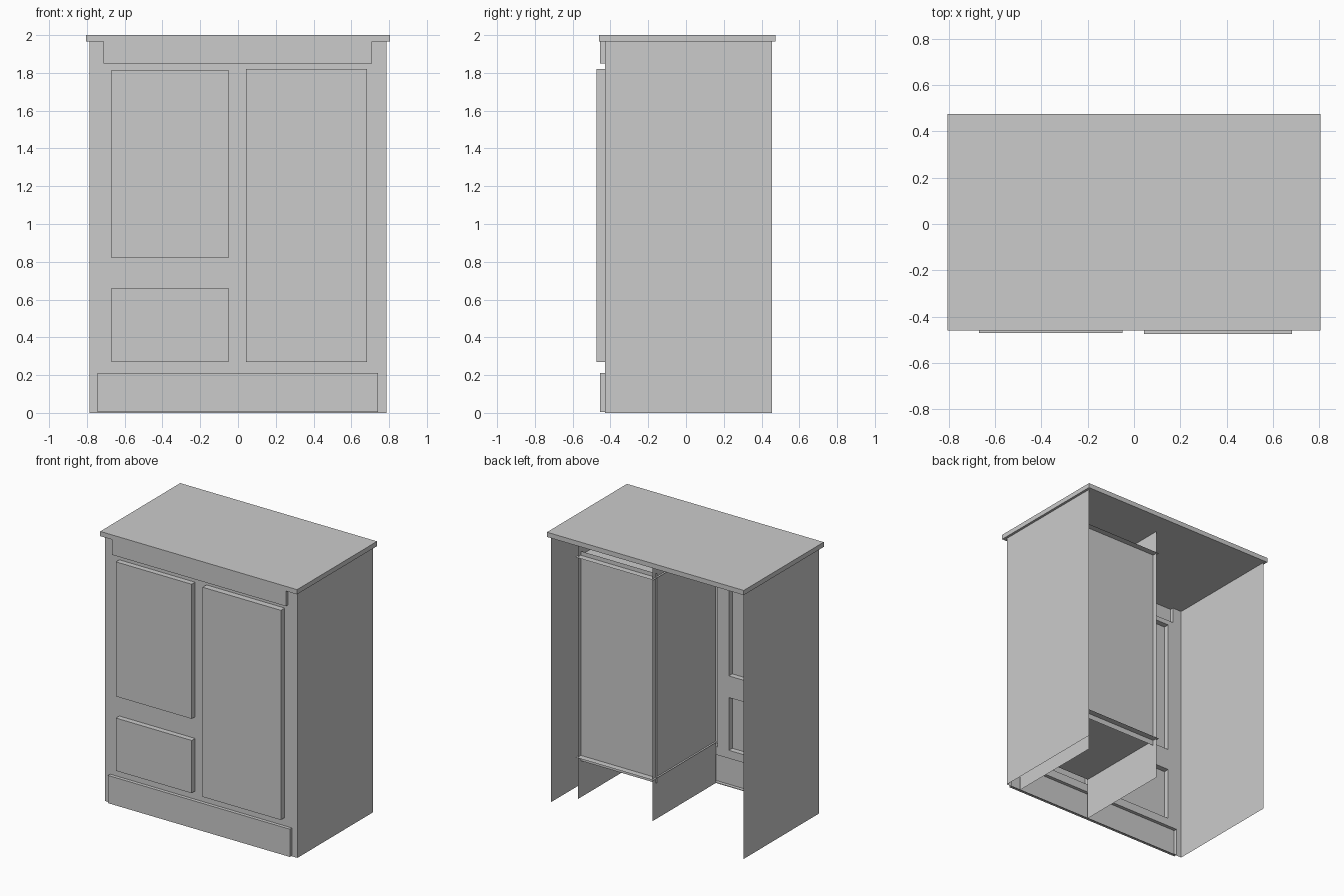
import bpy, bmesh, math
from mathutils import Vector

if "Cube" in bpy.data.objects:
    bpy.data.objects.remove(bpy.data.objects["Cube"])

FRONT, BACK = -0.43, 0.455
SIDE, TOP = 0.787, 1.965


def finish(name, bm):
    mesh = bpy.data.meshes.new(name)
    bm.to_mesh(mesh)
    bm.free()
    obj = bpy.data.objects.new(name, mesh)
    bpy.context.collection.objects.link(obj)
    return obj


def box(name, lo, hi):
    bm = bmesh.new()
    bmesh.ops.create_cube(bm, size=1)
    lo, hi = Vector(lo), Vector(hi)
    bmesh.ops.scale(bm, vec=hi - lo, verts=bm.verts)
    bmesh.ops.translate(bm, vec=(lo + hi) / 2, verts=bm.verts)
    return finish(name, bm)


def sheet(name, axis, pos, a, b):
    """Thin flat sheet across one axis; a and b are ranges on the other two."""
    bm = bmesh.new()
    corners = []
    for u, v in ((a[0], b[0]), (a[1], b[0]), (a[1], b[1]), (a[0], b[1])):
        co = [u, v]
        co.insert(axis, pos)
        corners.append(bm.verts.new(co))
    bm.faces.new(corners)
    return finish(name, bm)


# Raised front panels: x0, x1, z0, z1, front y (hollow from behind)
panels = [
    (-0.67, -0.05, 0.82, 1.815, -0.47),    # upper left door
    (-0.67, -0.05, 0.27, 0.66, -0.47),     # lower left drawer
    (0.043, 0.683, 0.27, 1.82, -0.475),    # tall right door
    (-0.745, 0.742, 0.005, 0.21, -0.455),  # plinth
    (-0.713, 0.71, 1.85, TOP, -0.455),     # cornice
]

# Front sheet: a grid cut along every panel edge, panels pushed forward
xs = sorted({-SIDE, SIDE} | {x for p in panels for x in p[:2]})
zs = sorted({0, TOP} | {z for p in panels for z in p[2:4]})
bm = bmesh.new()
grid = [[bm.verts.new((x, FRONT, z)) for z in zs] for x in xs]
for i in range(len(xs) - 1):
    for j in range(len(zs) - 1):
        bm.faces.new((grid[i][j], grid[i + 1][j],
                      grid[i + 1][j + 1], grid[i][j + 1]))
for x0, x1, z0, z1, y in panels:
    region = []
    for f in bm.faces:
        c = f.calc_center_median()
        if x0 < c.x < x1 and z0 < c.z < z1 and abs(c.y - FRONT) < 1e-5:
            region.append(f)
    out = bmesh.ops.extrude_face_region(bm, geom=region)["geom"]
    moved = [g for g in out if isinstance(g, bmesh.types.BMVert)]
    bmesh.ops.translate(bm, vec=(0, y - FRONT, 0), verts=moved)
    old = [f for f in region if f.is_valid]
    if old:
        bmesh.ops.delete(bm, geom=old, context='FACES')
bmesh.ops.dissolve_limit(bm, angle_limit=math.radians(1),
                         verts=bm.verts, edges=bm.edges)
finish("front_panel", bm)

# Outer sides and top board
for label, s in (("left", -1), ("right", 1)):
    sheet(label + "_side", 0, s * SIDE, (FRONT, BACK), (0, TOP))
box("top_board", (-0.805, -0.46, TOP), (0.805, 0.475, 2))

# Inner compartment behind the tall door: crossing sheets
for label, x in (("left", 0.057), ("right", 0.668)):
    sheet(label + "_partition", 0, x, (FRONT, 0.31), (0, TOP))
for label, z in (("floor", 0.31), ("ceiling", 1.79)):
    sheet("compartment_" + label, 2, z, (0.043, 0.683), (FRONT, 0.32))
sheet("compartment_back", 1, 0.275, (0.043, 0.683), (0.27, 1.82))
